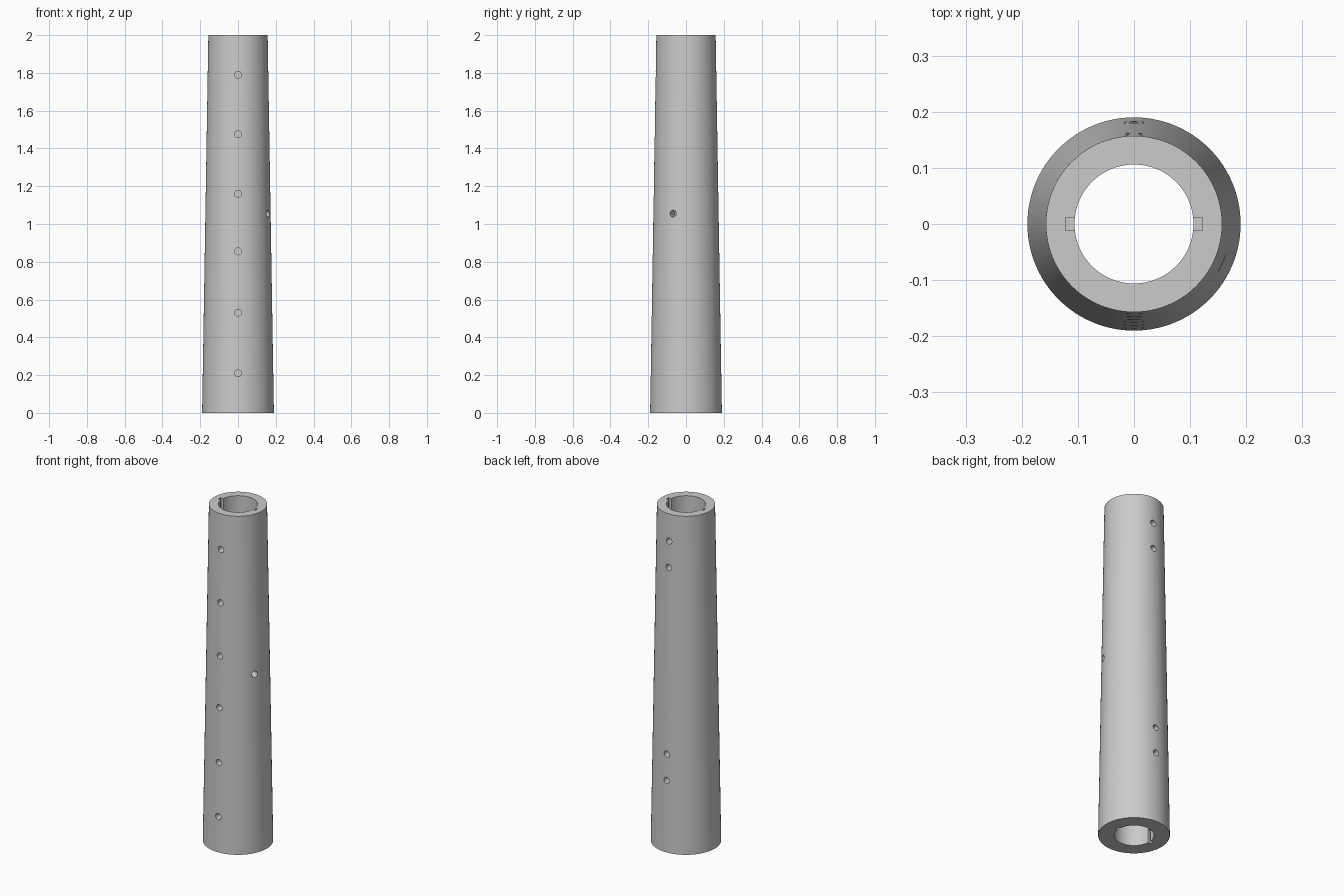
import bpy, bmesh, math
from mathutils import Matrix, Vector

cube = bpy.data.objects.get("Cube")
if cube:
    bpy.data.objects.remove(cube, do_unlink=True)

HEIGHT = 2.0
R_BOTTOM, R_TOP, R_BORE = 0.19, 0.157, 0.106
HOLE_RADIUS = 0.018
SEGMENTS = 128

grey = bpy.data.materials.new("plain grey")
grey.use_nodes = True
colour = (0.6, 0.6, 0.6, 1)
grey.diffuse_color = colour
grey.node_tree.nodes["Principled BSDF"].inputs["Base Color"].default_value = colour


def make_object(name, bm):
    bmesh.ops.recalc_face_normals(bm, faces=bm.faces)
    mesh = bpy.data.meshes.new(name)
    bm.to_mesh(mesh)
    bm.free()
    mesh.materials.append(grey)
    obj = bpy.data.objects.new(name, mesh)
    bpy.context.collection.objects.link(obj)
    return obj


# Tapered tube: revolve the wall cross-section around z
bm = bmesh.new()
profile = [(R_BORE, 0), (R_BOTTOM, 0), (R_TOP, HEIGHT), (R_BORE, HEIGHT)]
verts = [bm.verts.new((r, 0, z)) for r, z in profile]
edges = [bm.edges.new((verts[i], verts[(i + 1) % 4])) for i in range(4)]
bmesh.ops.spin(bm, geom=verts + edges, cent=(0, 0, 0), axis=(0, 0, 1),
               angle=math.tau, steps=SEGMENTS, use_duplicate=False)
bmesh.ops.remove_doubles(bm, verts=bm.verts, dist=0.0001)
tube = make_object("tapered_tube", bm)


# Cutters for the radial holes and the keyway slots
cut = bmesh.new()


def radial_hole(degrees, z):
    direction = Vector((math.cos(math.radians(degrees)),
                        math.sin(math.radians(degrees)), 0))
    turn = direction.to_track_quat('Z', 'Y').to_matrix().to_4x4()
    place = Matrix.Translation(direction * 0.15 + Vector((0, 0, z)))
    bmesh.ops.create_cone(cut, cap_ends=True, segments=32, radius1=HOLE_RADIUS,
                          radius2=HOLE_RADIUS, depth=0.16, matrix=place @ turn)


for z in (1.79, 1.475, 1.16, 0.855, 0.53, 0.21):   # front row
    radial_hole(-90, z)
for z in (1.84, 1.685, 0.58, 0.425):               # back pairs
    radial_hole(90, z)
radial_hole(-23.5, 1.055)                          # single side hole

# Keyway slots on both sides of the bore, at each end
for side in (-1, 1):
    for end in (0, HEIGHT):
        bmesh.ops.create_cube(cut, size=1, matrix=Matrix.Translation((side * 0.1, 0, end))
                              @ Matrix.Diagonal((0.044, 0.024, 0.16, 1)))
cutter = make_object("hole_and_slot_cutter", cut)
cutter.hide_render = True

# Cut, then smooth the round walls
bpy.ops.object.select_all(action='DESELECT')
tube.select_set(True)
bpy.context.view_layer.objects.active = tube
boolean = tube.modifiers.new("cut holes and slots", 'BOOLEAN')
boolean.operation = 'DIFFERENCE'
boolean.solver = 'EXACT'
boolean.object = cutter
bpy.ops.object.modifier_apply(modifier=boolean.name)
bpy.data.objects.remove(cutter, do_unlink=True)
bpy.ops.object.shade_smooth_by_angle(angle=math.radians(30))
